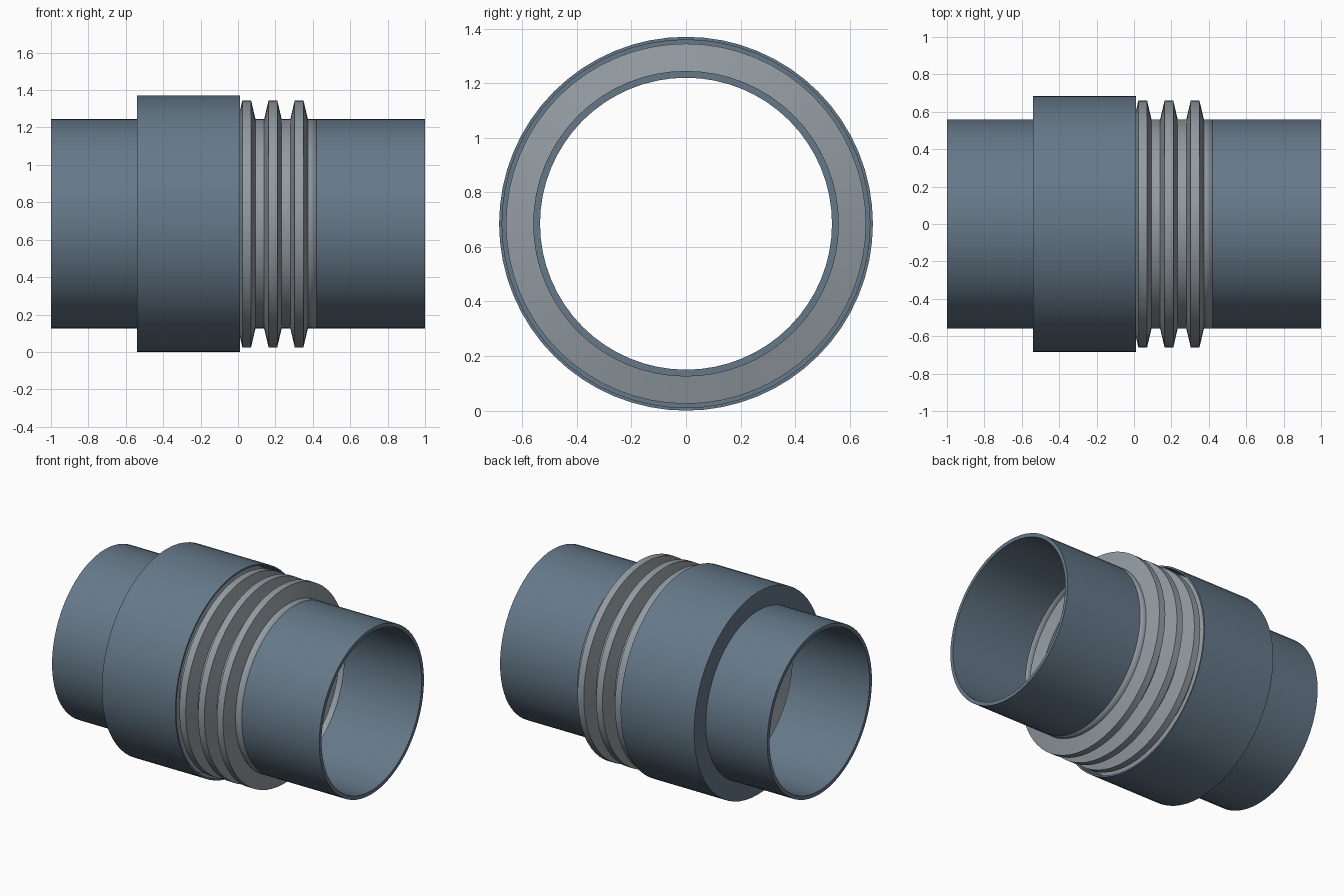
import bpy
import math

if "Cube" in bpy.data.objects:
    bpy.data.objects.remove(bpy.data.objects["Cube"])

SIDES = 64
CENTRE_Z = 0.685
PIPE_OUT, PIPE_IN = 0.56, 0.535


def material(name, rgb):
    m = bpy.data.materials.new(name)
    m.diffuse_color = (*rgb, 1)
    m.use_nodes = True
    m.node_tree.nodes["Principled BSDF"].inputs["Base Color"].default_value = m.diffuse_color
    return m


steel = material("blue_steel", (0.13, 0.19, 0.25))
bright = material("bright_steel", (0.29, 0.33, 0.36))


def revolve(name, profile, mat, closed=True):
    """Spin an (x, radius) profile around the pipe axis; outer side runs in +x."""
    n = len(profile)
    verts = []
    for x, r in profile:
        for k in range(SIDES):
            a = 2 * math.pi * k / SIDES
            verts.append((x, r * math.cos(a), r * math.sin(a)))
    faces = []
    for i in range(n if closed else n - 1):
        j = (i + 1) % n
        for k in range(SIDES):
            l = (k + 1) % SIDES
            faces.append((i * SIDES + k, i * SIDES + l, j * SIDES + l, j * SIDES + k))
    mesh = bpy.data.meshes.new(name)
    mesh.from_pydata(verts, [], faces)
    mesh.materials.append(mat)
    ob = bpy.data.objects.new(name, mesh)
    ob.location.z = CENTRE_Z
    bpy.context.collection.objects.link(ob)
    bpy.ops.object.select_all(action='DESELECT')
    ob.select_set(True)
    bpy.context.view_layer.objects.active = ob
    bpy.ops.object.shade_smooth_by_angle(angle=math.radians(30))
    return ob


# Two pipe ends with a gap bridged by the bellows
for name, x0, x1 in (("left_pipe", -1.0, -0.42), ("right_pipe", 0.42, 1.0)):
    revolve(name, [(x0, PIPE_OUT), (x1, PIPE_OUT), (x1, PIPE_IN), (x0, PIPE_IN)], steel)

# Bellows: six convolutions in thin sheet
PITCH = 0.14
profile = []
for c in range(6):
    x = -0.42 + c * PITCH
    profile += [(x, PIPE_OUT), (x + PITCH / 6, 0.66),
                (x + PITCH / 2, 0.66), (x + PITCH * 2 / 3, PIPE_OUT)]
profile.append((0.42, PIPE_OUT))
bellows = revolve("bellows", profile, bright, closed=False)
sheet = bellows.modifiers.new("sheet", 'SOLIDIFY')
sheet.thickness = 0.008
sheet.offset = -1

# Protective sleeve: end wall on the left pipe, open over the bellows
revolve("sleeve", [(-0.54, PIPE_OUT), (-0.54, 0.685), (0.01, 0.685),
                   (0.01, 0.674), (-0.52, 0.674), (-0.52, PIPE_OUT)], steel)
